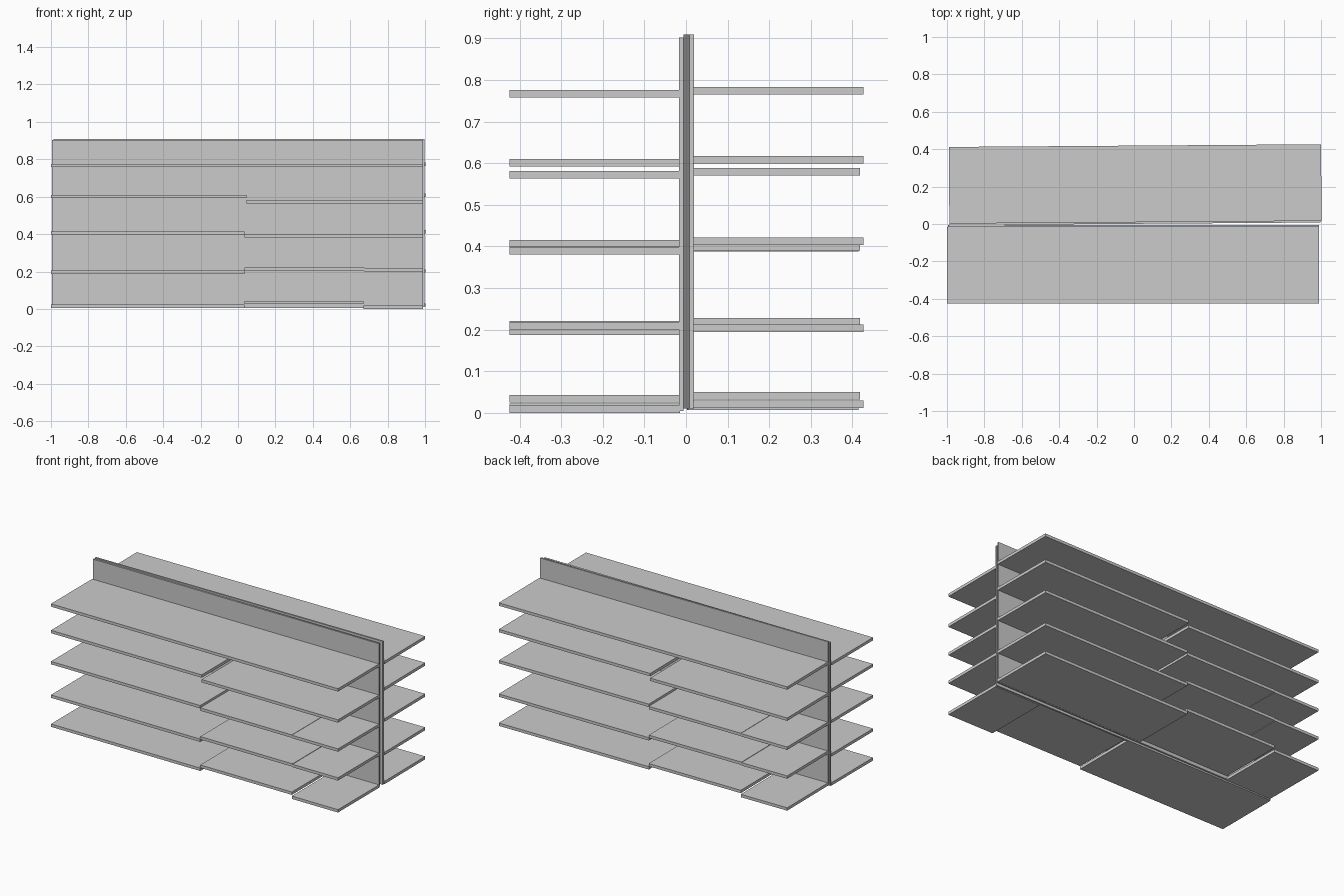
import bpy
from math import pi
from mathutils import Matrix

if "Cube" in bpy.data.objects:
    bpy.data.objects.remove(bpy.data.objects["Cube"])

T = 0.018  # board thickness

# Shelf boards of one side: name, x start, x end, bottom z
BOARDS = [
    ("top_shelf", -1.0, 0.99, 0.758),
    ("upper_shelf_long", -1.0, 0.045, 0.592),
    ("upper_shelf_short", 0.045, 0.99, 0.563),
    ("middle_shelf_long", -1.0, 0.035, 0.397),
    ("middle_shelf_centre", 0.035, 0.67, 0.383),
    ("middle_shelf_end", 0.67, 0.99, 0.381),
    ("lower_shelf_long", -1.0, 0.035, 0.187),
    ("lower_shelf_centre", 0.035, 0.675, 0.203),
    ("lower_shelf_end", 0.675, 0.99, 0.200),
    ("base_shelf_long", -1.0, 0.035, 0.005),
    ("base_shelf_centre", 0.035, 0.67, 0.025),
    ("base_shelf_end", 0.67, 0.99, 0.0),
]


def box(name, x0, x1, y0, y1, z0, z1, place):
    bpy.ops.mesh.primitive_cube_add(size=1)
    ob = bpy.context.object
    ob.name = name
    size = Matrix.Diagonal((x1 - x0, y1 - y0, z1 - z0, 1))
    centre = Matrix.Translation(((x0 + x1) / 2, (y0 + y1) / 2, (z0 + z1) / 2))
    ob.data.transform(centre @ size)
    ob.matrix_world = place
    return ob


def shelf_side(side, place):
    # Upright panel with the shelves standing out from it
    box(side + "_panel", -0.995, 0.99, -0.017, -0.006, 0.004, 0.902, place)
    for name, x0, x1, z in BOARDS:
        box(side + "_" + name, x0, x1, -0.424, -0.015, z, z + T, place)


# Front side, and the same unit turned round (slightly askew) behind it
shelf_side("front", Matrix.Identity(4))
shelf_side("back", Matrix.Translation((0.003, -0.005, 0.007)) @ Matrix.Rotation(pi + 0.0072, 4, 'Z'))
